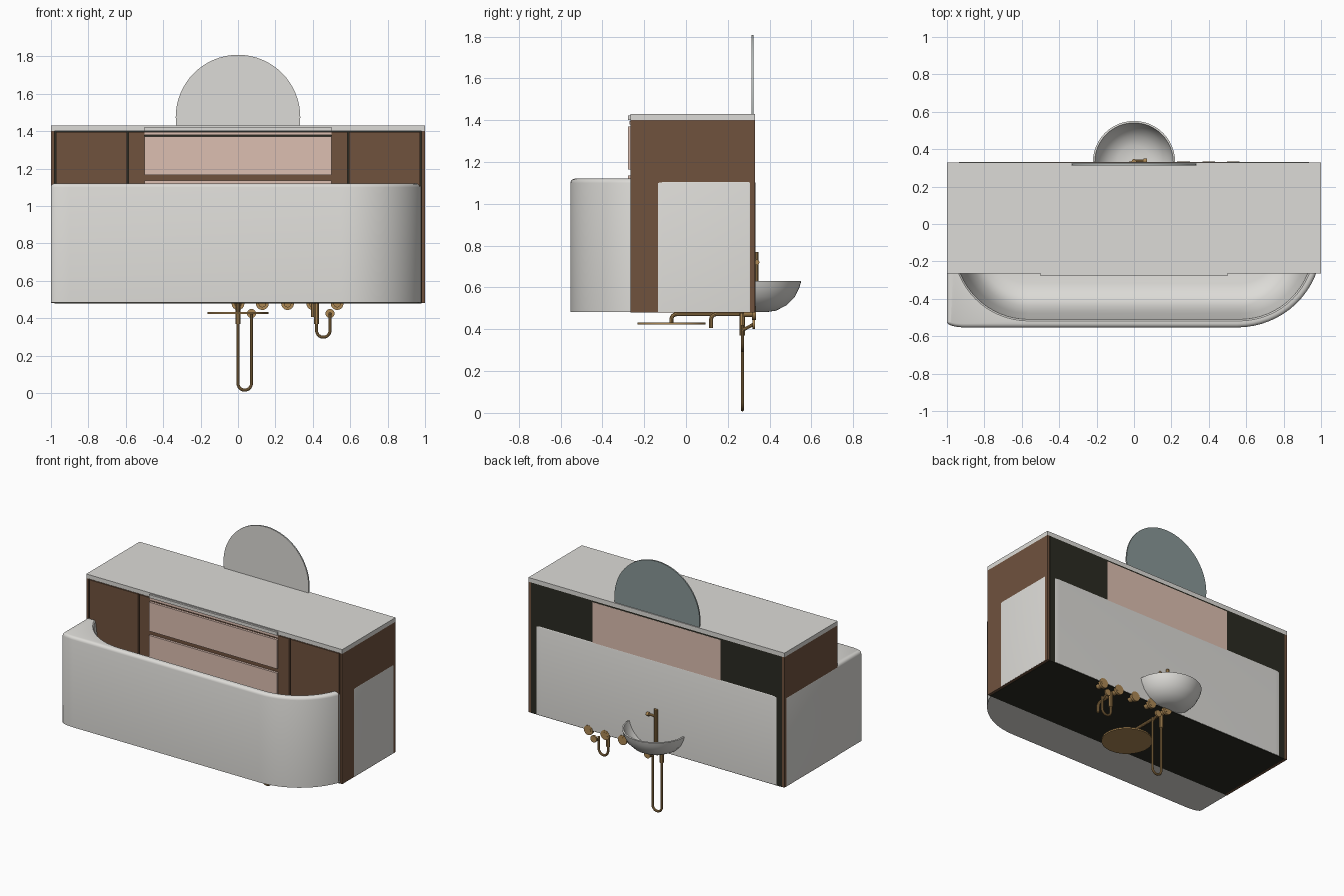
import bpy, bmesh, math
from mathutils import Vector, Matrix

cube = bpy.data.objects.get("Cube")
if cube:
    bpy.data.objects.remove(cube, do_unlink=True)


def material(name, r, g, b):
    m = bpy.data.materials.new(name)
    m.use_nodes = True
    m.diffuse_color = (r, g, b, 1)
    m.node_tree.nodes["Principled BSDF"].inputs["Base Color"].default_value = (r, g, b, 1)
    return m


WHITE = material("white ceramic", .72, .71, .68)
BROWN = material("walnut brown", .16, .085, .048)
PINK = material("blush pink", .72, .52, .44)
BLACK = material("dark carcass", .024, .024, .016)
GOLD = material("brushed gold", .42, .25, .09)
GREY = material("mirror backing", .25, .31, .31)


def add(name, bm, mat, smooth=True):
    bmesh.ops.recalc_face_normals(bm, faces=bm.faces[:])
    me = bpy.data.meshes.new(name)
    bm.to_mesh(me)
    bm.free()
    return link(name, me, mat, smooth)


def link(name, me, mat, smooth=True):
    me.materials.clear()
    me.materials.append(mat)
    if smooth:
        for p in me.polygons:
            p.use_smooth = True
        me.set_sharp_from_angle(angle=math.radians(35))
    ob = bpy.data.objects.new(name, me)
    bpy.context.collection.objects.link(ob)
    return ob


def box(name, x, y, z, mat):
    bm = bmesh.new()
    size = [b - a for a, b in (x, y, z)]
    mid = [(a + b) / 2 for a, b in (x, y, z)]
    bmesh.ops.create_cube(bm, size=1, matrix=Matrix.Translation(mid) @ Matrix.Diagonal((*size, 1)))
    return add(name, bm, mat, False)


def loft(name, rings, mat, caps=True):
    bm = bmesh.new()
    loops = [[bm.verts.new(p) for p in ring] for ring in rings]
    n = len(loops[0])
    for a, b in zip(loops, loops[1:]):
        for i in range(n):
            j = (i + 1) % n
            bm.faces.new((a[i], a[j], b[j], b[i]))
    if caps:
        bm.faces.new(loops[0])
        bm.faces.new(loops[-1])
    return add(name, bm, mat)


def disc(name, centre, axis, radius, depth, mat, sides=32):
    bm = bmesh.new()
    turn = Vector((0, 0, 1)).rotation_difference(Vector(axis)).to_matrix().to_4x4()
    bmesh.ops.create_cone(bm, cap_ends=True, segments=sides, radius1=radius, radius2=radius,
                          depth=depth, matrix=Matrix.Translation(centre) @ turn)
    return add(name, bm, mat)


def tube(name, points, radius):
    cu = bpy.data.curves.new(name, 'CURVE')
    cu.dimensions = '3D'
    cu.bevel_depth = radius
    cu.bevel_resolution = 3
    cu.use_fill_caps = True
    sp = cu.splines.new('POLY')
    sp.points.add(len(points) - 1)
    for p, co in zip(sp.points, points):
        p.co = (*co, 1)
    tmp = bpy.data.objects.new(name + "_path", cu)
    bpy.context.collection.objects.link(tmp)
    dg = bpy.context.evaluated_depsgraph_get()
    me = bpy.data.meshes.new_from_object(tmp.evaluated_get(dg))
    bpy.data.objects.remove(tmp, do_unlink=True)
    return link(name, me, GOLD)


def outline(x, y, front, back, corners, z, inset=0.0):
    """Rounded rectangle; corners are (rx, ry) from back +x, counter-clockwise."""
    pts = []
    for k, (rx, ry) in enumerate(corners):
        sx, sy = (1, -1, -1, 1)[k], (1, 1, -1, -1)[k]
        rx, ry = max(rx - inset, .004), max(ry - inset, .004)
        cx = sx * (x - inset - rx) + y
        cy = (back - inset - ry) if sy > 0 else (front + inset + ry)
        for i in range(17):
            a = math.pi / 2 * (k + i / 16)
            pts.append((cx + rx * math.cos(a), cy + ry * math.sin(a), z))
    return pts


# Bathtub: one large round corner, three clipped ones, oval basin
clip = (.1, .03)
shell = [clip, clip, clip, (.45, .44)]
basin = [(.4, .4)] * 4
rings = [outline(1.001, 0, -.553, .332, shell, z, i)
         for z, i in ((.483, 0), (1.1, 0), (1.11, .003), (1.117, .01), (1.12, .02))]
rings += [outline(.965, 0, -.518, .297, basin, z, i)
          for z, i in ((1.12, 0), (1.113, .008), (1.09, .012), (.85, .04), (.7, .08),
                       (.64, .13), (.62, .2))]
loft("bathtub", rings, WHITE)

# Vanity carcass and counter
FRONT, BACK = -.265, .33
box("cabinet_carcass", (-.98, .98), (-.25, BACK), (.48, 1.4), BLACK)
box("countertop", (-1, 1), (FRONT, BACK), (1.4, 1.43), WHITE)
for side, s in (("left", 1), ("right", -1)):
    def span(a, b):
        return tuple(sorted((s * a, s * b)))
    box(side + "_side_panel", span(.982, 1), (FRONT, BACK), (.48, 1.4), BROWN)
    box(side + "_door", span(.594, .974), (FRONT, -.245), (.49, 1.395), BROWN)
    box(side + "_filler", span(.5, .586), (FRONT, -.245), (.49, 1.395), BROWN)

# Drawers
box("drawer_body", (-.5, .5), (-.24, .331), (.72, 1.39), PINK)
box("drawer_rails", (-.5, .5), (-.262, -.23), (.72, 1.372), BROWN)
for name, top in (("upper", 1.37), ("middle", 1.135), ("lower", .9)):
    box(name + "_drawer_front", (-.5, .5), (-.278, -.25), (top - .205, top), PINK)
box("drawer_top_trim", (-.5, .5), (-.27, -.24), (1.38, 1.396), PINK)
box("counter_lip", (-.5, .5), (-.278, -.26), (1.4, 1.423), WHITE)

# Round mirror with a grey backing
disc("mirror_face", (0, .316, 1.475), (0, 1, 0), .333, .005, WHITE, 64)
disc("mirror_backing", (0, .321, 1.475), (0, 1, 0), .333, .005, GREY, 64)

# Wash basin: thin open bowl
profile = [(.06, .483), (.1, .489), (.15, .515), (.19, .555), (.212, .6), (.22, .63),
           (.21, .632), (.2, .6), (.178, .562), (.14, .525), (.09, .505), (.03, .502)]
loft("wash_basin", [[(r * math.cos(a), .331 + r * math.sin(a), z)
                     for a in (math.tau * i / 48 for i in range(48))] for r, z in profile], WHITE)

# Basin tap
tube("tap_column", [(0, .335, .5), (0, .335, .77)], .013)
tube("tap_lever", [(0, .338, .72), (.06, .338, .72)], .008)
disc("tap_knob", (.06, .338, .72), (1, 0, 0), .013, .02, GOLD)


def hose(name, x, bottom):
    """Hanging loop with a thick handset on one end and a holder on the other."""
    r, y = .036, .27
    arc = [(x + r - r * math.cos(math.pi * i / 12), y, bottom + r - r * math.sin(math.pi * i / 12))
           for i in range(13)]
    tube(name + "_hose", [(x, y, .47)] + arc + [(x + 2 * r, y, .42)], .008)
    tube(name + "_handset", [(x, y, .37), (x, y, .478)], .014)
    tube(name + "_holder", [(x + 2 * r, y, .395), (x + 2 * r, .325, .425)], .008)
    disc(name + "_outlet", (x + 2 * r, .325, .425), (0, 1, 0), .024, .012, GOLD)


hose("shower", 0, .015)
hose("bath", .42, .298)


# Overhead shower and bath spout
def arm(name, x, y, drop):
    bend = [(x, y + .025 - .025 * math.sin(math.pi / 2 * i / 6),
             .447 + .025 * math.cos(math.pi / 2 * i / 6)) for i in range(7)]
    tube(name, [(x, .33, .472)] + bend + [(x, y, drop)], .01)


arm("shower_arm", 0, -.07, .43)
arm("bath_spout", .4, .12, .405)
disc("shower_head", (0, -.07, .428), (0, 0, 1), .163, .01, GOLD, 48)

# Wall valves
for i, x in enumerate((0, .13, .265, .4, .53)):
    disc("valve_plate_%d" % i, (x, .325, .478), (0, 1, 0), .034, .018, GOLD)
    disc("valve_knob_%d" % i, (x, .305, .478), (0, 1, 0), .02, .06, GOLD)

# Dark underside of the cabinet
box("cabinet_base", (-.98, .98), (FRONT, BACK), (.479, .484), BLACK)
